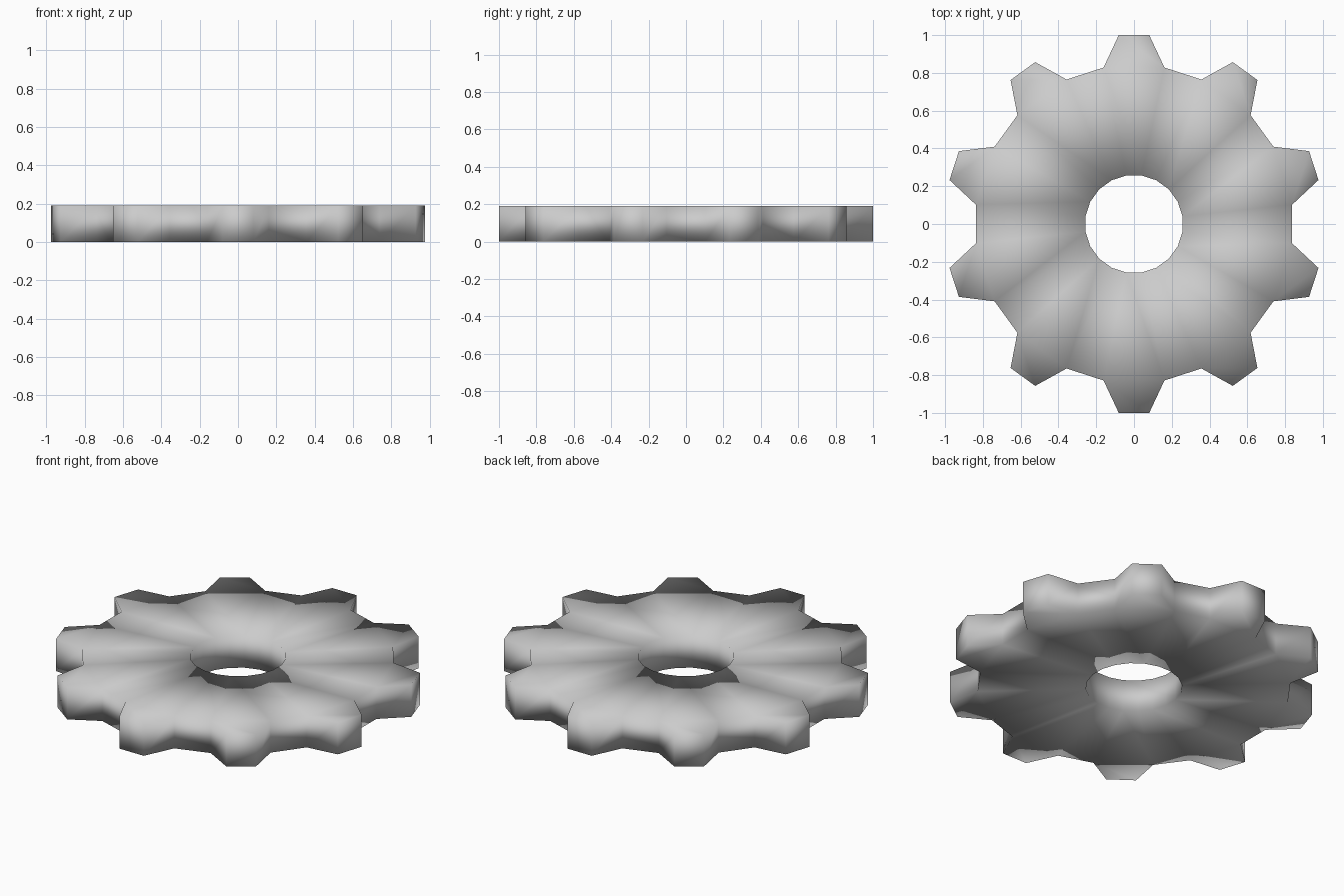
import bpy, bmesh
from math import radians, cos, sin

if "Cube" in bpy.data.objects:
    bpy.data.objects.remove(bpy.data.objects["Cube"])

TEETH, HEIGHT = 10, 0.19
R_HOLE, R_ROOT, R_TIP = 0.26, 0.844, 1.004

bm = bmesh.new()


def column(radius, degrees):
    """Bottom and top vertex at a polar position."""
    a = radians(degrees)
    return [bm.verts.new((radius * cos(a), radius * sin(a), z)) for z in (0, HEIGHT)]


def wall(a, b):
    bm.faces.new((a[0], b[0], b[1], a[1]))


def caps(cols):
    bm.faces.new([c[1] for c in cols])
    bm.faces.new([c[0] for c in reversed(cols)])


# Root and hole columns share the same rhythm: two per tooth
root, hole, tip = [], [], []
for i in range(TEETH):
    mid = 18 + i * 360 / TEETH
    for side in (-1, 1):
        root.append(column(R_ROOT, mid + side * 11))
        hole.append(column(R_HOLE, mid + side * 9))
        tip.append(column(R_TIP, mid + side * 4.6))

n = 2 * TEETH
for i in range(n):
    j = (i + 1) % n
    # Disc sector and bore wall
    caps([hole[i], root[i], root[j], hole[j]])
    wall(hole[j], hole[i])
    if i % 2 == 0:
        # Tapered tooth
        caps([root[i], tip[i], tip[j], root[j]])
        wall(root[i], tip[i])
        wall(tip[i], tip[j])
        wall(tip[j], root[j])
    else:
        # Gap between teeth
        wall(root[i], root[j])

bmesh.ops.recalc_face_normals(bm, faces=bm.faces)
for f in bm.faces:
    f.smooth = True

mesh = bpy.data.meshes.new("gear_wheel")
bm.to_mesh(mesh)
bm.free()
gear = bpy.data.objects.new("gear_wheel", mesh)
bpy.context.collection.objects.link(gear)
